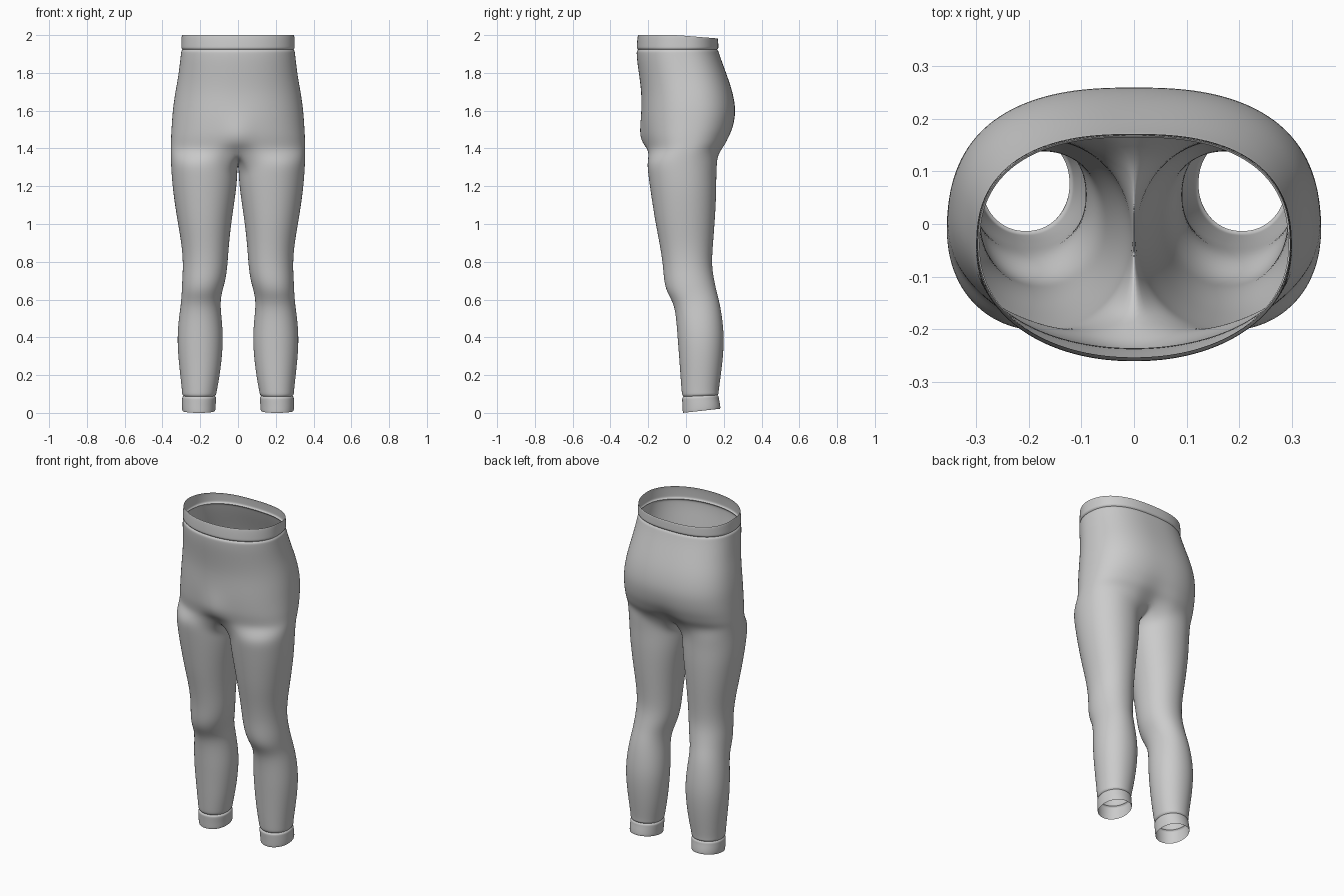
import bpy, bmesh
from math import sin, cos, radians, exp, copysign

if "Cube" in bpy.data.objects:
    bpy.data.objects.remove(bpy.data.objects["Cube"])

OUT, INN = 24, 8          # segments on the outer arc and on the inner-thigh arc


def spow(v, p):
    return copysign(abs(v) ** p, v)


def torso_ring(z, w, yf, yb, bump=0.0, dent=0.0, inset=0.0, tilt=0.0):
    """Half outline of the hips, from front centre round the side to back centre."""
    w, yf, yb = w - inset, yf + inset, yb - inset
    yc, h = (yf + yb) / 2, (yb - yf) / 2
    pts = []
    for i in range(OUT + 1):
        a = radians(-90 + 180 * i / OUT)
        n = 2.1 if a < 0 else 2.5
        x = w * abs(cos(a)) ** (2 / n) if 0 < i < OUT else 0.0
        y = yc + h * spow(sin(a), 2 / n)
        g = exp(-(x / 0.075) ** 2)
        y -= g * (bump if a < 0 else dent)
        t = max(0, (y + 0.05) / 0.22)
        pts.append((x, y, z - tilt * t))
    return pts


def leg_ring(z, xi, xo, yf, yb, drop=0.0, inset=0.0, tilt=0.0):
    """Closed leg section, starting at the front inner corner."""
    xi, xo, yf, yb = xi + inset, xo - inset, yf + inset, yb - inset
    cx, cy, rx, ry = (xi + xo) / 2, (yf + yb) / 2, (xo - xi) / 2, (yb - yf) / 2
    pts = []
    for i in range(OUT + INN):
        a = radians(-135 + 360 * i / (OUT + INN))
        x = cx + rx * spow(cos(a), 2 / 2.1)
        y = cy + ry * spow(sin(a), 2 / 2.1)
        pts.append((x, y, z - drop * max(0, -cos(a)) ** 2 + tilt * (y - yf) / (yb - yf)))
    return pts


def loft(name, rings):
    """Skin a list of rings, mirror to the other side and smooth."""
    bm = bmesh.new()
    rows = [[bm.verts.new(p) for p in r] for r in rings]
    for a, b in zip(rows, rows[1:]):
        n = min(len(a), len(b))
        closed = n == OUT + INN
        for i in range(n if closed else n - 1):
            j = (i + 1) % n
            bm.faces.new((a[i], a[j], b[j], b[i]))
    for f in bm.faces:
        f.smooth = True
    me = bpy.data.meshes.new(name)
    bm.to_mesh(me)
    bm.free()
    ob = bpy.data.objects.new(name, me)
    bpy.context.collection.objects.link(ob)
    m = ob.modifiers.new("mirror", 'MIRROR')
    m.merge_threshold = 0.0005
    s = ob.modifiers.new("smooth", 'SUBSURF')
    s.levels = s.render_levels = 2
    return ob


# Legs: z, inner x, outer x, front y, back y, drop of the inner side
LEGS = [
    (0.11, .113, .296, -.023, .172, 0), (0.20, .096, .306, -.030, .185, 0),
    (0.30, .084, .317, -.037, .197, 0), (0.40, .078, .322, -.045, .202, 0),
    (0.50, .086, .314, -.052, .193, 0), (0.58, .094, .302, -.065, .179, 0),
    (0.64, .085, .298, -.103, .163, 0), (0.70, .066, .296, -.117, .150, 0),
    (0.78, .055, .291, -.122, .136, 0), (0.88, .049, .297, -.137, .142, 0),
    (1.00, .036, .318, -.161, .152, 0), (1.10, .021, .334, -.177, .158, 0),
    (1.18, .011, .345, -.189, .161, .01), (1.26, .005, .352, -.200, .161, .03),
    (1.33, .003, .356, -.208, .165, .06),
]
# Hips: z, half width, front y, back y, front bump, back dent
HIPS = [
    (1.42, .356, -.217, .215, .010, .020), (1.46, .355, -.226, .232, .018, .010),
    (1.50, .353, -.231, .248, .015, .004), (1.56, .349, -.235, .260, .005, .001),
    (1.62, .344, -.236, .262, 0, 0), (1.70, .332, -.237, .247, 0, 0),
    (1.78, .317, -.247, .220, 0, 0), (1.86, .307, -.259, .190, 0, 0),
    (1.905, .302, -.262, .175, 0, 0),
]
CUFF = (.115, .296, -.021, .174)
WAIST = (.301, -.261, .172)

# Crotch ring: hip outline plus the seam that runs under the body
seam = [(.120, 1.358), (.085, 1.338), (.045, 1.325), (-.005, 1.320),
        (-.055, 1.327), (-.105, 1.343), (-.150, 1.365)]
crotch = torso_ring(1.385, .357, -.212, .190, -.022, .040) + [(0, y, z) for y, z in seam]

# Body of the leggings, with the ends tucked into the hem grooves
body = [leg_ring(.086, *CUFF, inset=.007, tilt=.008), leg_ring(.094, *CUFF, tilt=.008)]
body += [leg_ring(*k) for k in LEGS]
body += [crotch]
body += [torso_ring(*k) for k in HIPS]
body += [torso_ring(1.915, *WAIST), torso_ring(1.923, *WAIST, inset=.007)]
loft("leggings_body", body)

# Elastic waistband
loft("waistband", [torso_ring(1.923, *WAIST, inset=.007), torso_ring(1.930, *WAIST),
                   torso_ring(1.94, *WAIST), torso_ring(1.97, .300, -.259, .171, tilt=.008),
                   torso_ring(1.995, .299, -.256, .170, tilt=.017),
                   torso_ring(2.0, .297, -.254, .168, tilt=.018)])

# Ankle cuffs
loft("ankle_cuffs", [leg_ring(0, .121, .294, -.016, .181, tilt=.022),
                     leg_ring(.005, .119, .296, -.018, .183, tilt=.022),
                     leg_ring(.035, .118, .297, -.019, .180, tilt=.016),
                     leg_ring(.070, *CUFF, tilt=.009), leg_ring(.079, *CUFF, tilt=.008),
                     leg_ring(.086, *CUFF, inset=.007, tilt=.008)])
